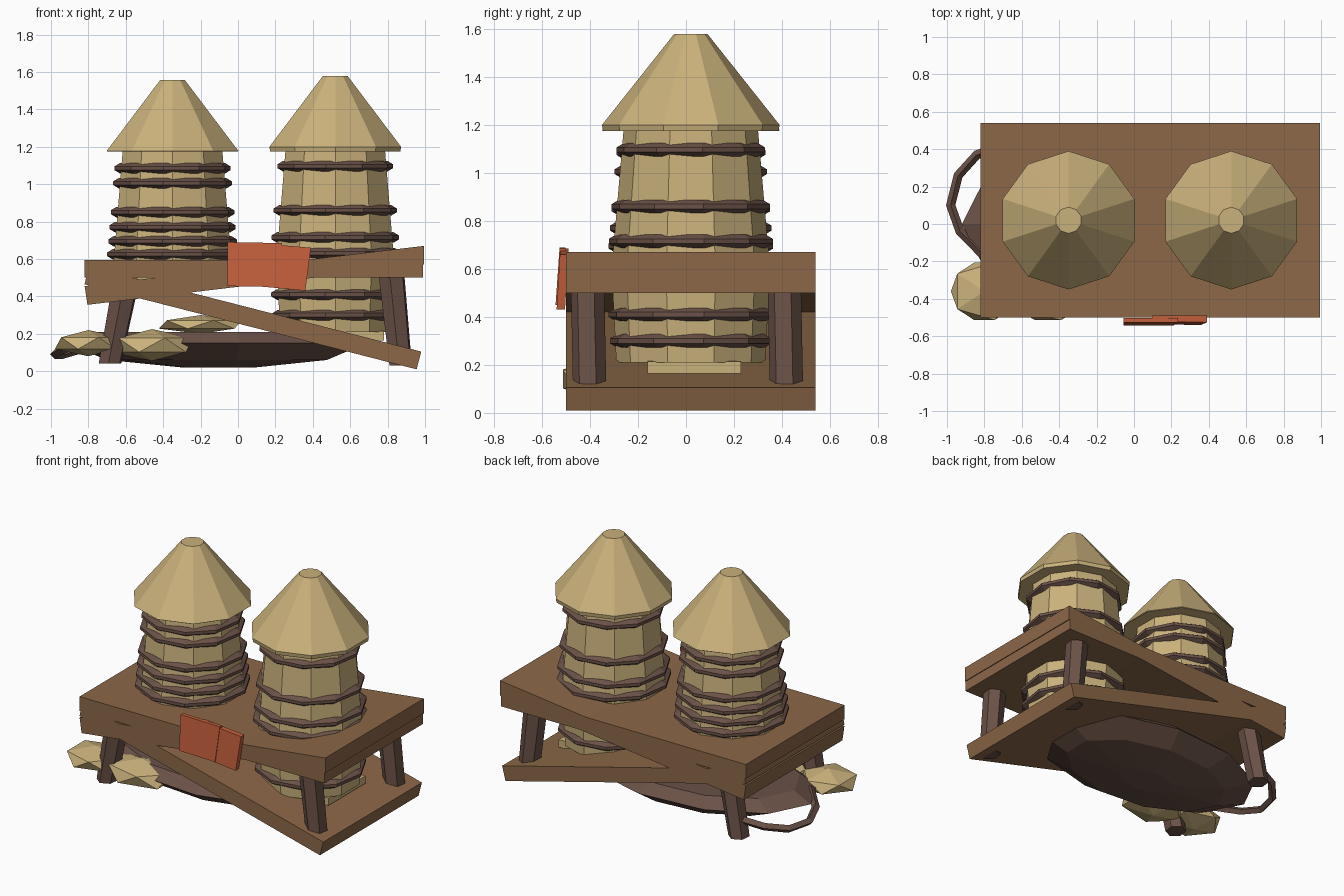
import bpy, bmesh
from math import sin, cos, pi, radians
from mathutils import Vector

cube = bpy.data.objects.get("Cube")
if cube:
    bpy.data.objects.remove(cube, do_unlink=True)


def material(name, rgb):
    m = bpy.data.materials.new(name)
    m.use_nodes = True
    m.diffuse_color = (*rgb, 1)
    m.node_tree.nodes["Principled BSDF"].inputs["Base Color"].default_value = (*rgb, 1)
    return m


TAN = material("pale straw", (0.59, 0.44, 0.2))
WOOD = material("plank brown", (0.26, 0.137, 0.064))
DARK = material("dark brown", (0.144, 0.083, 0.063))
RED = material("brick red", (0.56, 0.115, 0.045))


def finish(name, bm, mat):
    bmesh.ops.recalc_face_normals(bm, faces=bm.faces)
    mesh = bpy.data.meshes.new(name)
    bm.to_mesh(mesh)
    bm.free()
    mesh.materials.append(mat)
    obj = bpy.data.objects.new(name, mesh)
    bpy.context.collection.objects.link(obj)
    return obj


def loft(name, loops, mat):
    """Skin a list of equal-length point loops and cap both ends."""
    bm = bmesh.new()
    rows = [[bm.verts.new(p) for p in loop] for loop in loops]
    n = len(rows[0])
    for a, b in zip(rows, rows[1:]):
        for i in range(n):
            j = (i + 1) % n
            bm.faces.new((a[i], a[j], b[j], b[i]))
    bm.faces.new(rows[0])
    bm.faces.new(rows[-1])
    return finish(name, bm, mat)


def ring(x, y, z, rx, ry, n, turn):
    return [(x + rx * cos(turn + 2 * pi * i / n), y + ry * sin(turn + 2 * pi * i / n), z)
            for i in range(n)]


def lathe(name, x, y, profile, mat, n=10, turn=pi / 2, squash=1):
    return loft(name, [ring(x, y, z, r, r * squash, n, turn) for r, z in profile], mat)


def plate(name, outline, y0, y1, mat, lean=0):
    """Extrude an x-z outline from y0 to y1, leaning back with height."""
    return loft(name, [[(x, y + lean * z, z) for x, z in outline] for y in (y0, y1)], mat)


# Three crossed plank decks
FRONT, BACK = -0.5, 0.54
plate("level_deck", [(-0.82, 0.5), (0.99, 0.5), (0.99, 0.595), (-0.82, 0.595)], FRONT, BACK, WOOD)
plate("rising_deck", [(-0.805, 0.355), (0.995, 0.57), (0.995, 0.67), (-0.82, 0.455)], FRONT, BACK, WOOD)
plate("falling_deck", [(-0.82, 0.465), (0.955, 0.01), (0.98, 0.105), (-0.8, 0.56)], FRONT, BACK, WOOD)

# Slanted hexagonal legs
for side, top, bottom in (("right", (0.82, 0.52), (0.87, 0.03)), ("left", (-0.61, 0.42), (-0.685, 0.04))):
    for end, y in (("front", -0.4), ("back", 0.42)):
        loft(f"{end}_leg_{side}", [ring(bottom[0], y, bottom[1], 0.065, 0.07, 6, 0.4),
                                   ring(top[0], y - 0.01, top[1], 0.075, 0.07, 6, 0.4)], DARK)


# Two ringed silos with conical roofs
def body_radius(z):
    return 0.28 + (1.18 - z) * 0.086 if z > 0.6 else 0.33 - (0.6 - z) * 0.05


def silo(side, x, base, lift, bands):
    y = 0.02
    lathe(f"silo_body_{side}", x, y, [(body_radius(z), z) for z in (base, 0.6, 1.19 + lift)], TAN)
    lathe(f"silo_roof_{side}", x, y, [(0.366, 1.175), (0.37, 1.178 + lift),
                                      (0.07, 1.556 + lift)], TAN)
    for i, z in enumerate(bands):
        r = body_radius(z) + 0.026
        lathe(f"silo_band_{side}_{i + 1}", x, y,
              [(r - 0.03, z - 0.028), (r, z - 0.01), (r, z + 0.01), (r - 0.03, z + 0.028)],
              DARK, turn=radians(9))


silo("left", -0.35, 0.45, 0, (1.085, 1.005, 0.85, 0.77, 0.695, 0.625))
silo("right", 0.52, 0.21, 0.022, (1.096, 0.86, 0.715, 0.63, 0.41, 0.3))

# Step at the foot of the right silo
plate("silo_step", [(0.5, 0.165), (0.78, 0.165), (0.78, 0.215), (0.5, 0.22)], -0.16, 0.23, TAN)

# Shallow pan under the decks
lathe("pan", -0.1, 0, [(0.2, 0.02), (0.6, 0.06), (0.82, 0.15), (0.7, 0.21)],
      DARK, n=11, turn=pi, squash=0.58)

# Looped pan handle
path = [Vector(p) for p in ((-0.7, 0.42, 0.15), (-0.84, 0.37, 0.12), (-0.94, 0.26, 0.09),
                            (-0.98, 0.1, 0.09), (-0.93, -0.04, 0.12), (-0.8, -0.17, 0.16))]
loops = []
for i, p in enumerate(path):
    along = path[min(i + 1, len(path) - 1)] - path[max(i - 1, 0)]
    side = along.cross(Vector((0, 0, 1))).normalized()
    up = side.cross(along).normalized()
    loops.append([p + 0.025 * (side * cos(a) + up * sin(a)) for a in (0, pi / 2, pi, 3 * pi / 2)])
loft("pan_handle", loops, DARK)

# Flattened straw sacks
for i, (place, size) in enumerate((((-0.8, -0.36, 0.15), (0.2, 0.18, 0.07)),
                                   ((-0.46, -0.36, 0.14), (0.25, 0.18, 0.085)),
                                   ((-0.2, -0.1, 0.25), (0.25, 0.16, 0.05)))):
    bm = bmesh.new()
    bmesh.ops.create_icosphere(bm, subdivisions=1, radius=1)
    bmesh.ops.scale(bm, vec=size, verts=bm.verts)
    bmesh.ops.translate(bm, vec=place, verts=bm.verts)
    finish(f"sack_{i + 1}", bm, TAN)

# Blank red sign made of two overlapping boards
plate("sign_board_left", [(-0.055, 0.455), (0.21, 0.45), (0.235, 0.685), (-0.055, 0.69)],
      -0.575, -0.55, RED, lean=0.07)
plate("sign_board_right", [(0.1, 0.455), (0.36, 0.43), (0.39, 0.66), (0.1, 0.685)],
      -0.565, -0.53, RED, lean=0.06)
